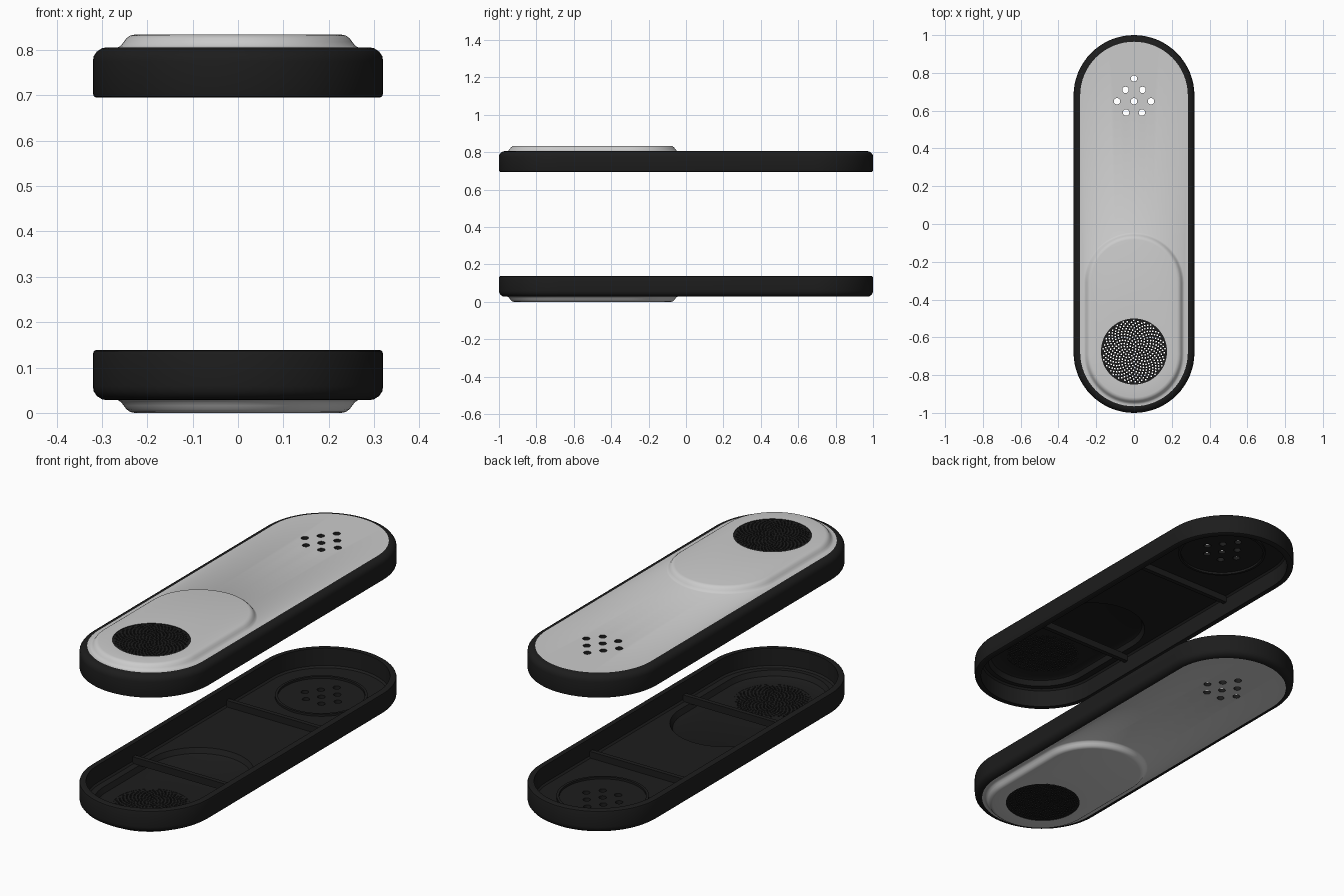
import bpy, bmesh, math
from mathutils import Matrix

if "Cube" in bpy.data.objects:
    bpy.data.objects.remove(bpy.data.objects["Cube"])

TOP = 0.834          # overall height; the lower half mirrors the upper one
GRILLE_Y = -0.675
VENTS = [(0, .77), (-.045, .71), (.045, .71), (-.09, .65), (0, .65), (.09, .65),
         (-.042, .59), (.042, .59)]


def material(name, v):
    m = bpy.data.materials.new(name)
    m.diffuse_color = (v, v, v, 1)
    m.use_nodes = True
    m.node_tree.nodes["Principled BSDF"].inputs["Base Color"].default_value = m.diffuse_color
    return m


BLACK = material("black_plastic", 0.012)
GREY = material("grey_face", 0.8)


def finish(name, bm, mats, flip=False):
    if flip:
        for v in bm.verts:
            v.co.z = TOP - v.co.z
    bmesh.ops.recalc_face_normals(bm, faces=bm.faces)
    me = bpy.data.meshes.new(name)
    bm.to_mesh(me)
    bm.free()
    ob = bpy.data.objects.new(name, me)
    bpy.context.collection.objects.link(ob)
    for m in mats:
        me.materials.append(m)
    return ob


def smooth(ob):
    bpy.ops.object.select_all(action='DESELECT')
    ob.select_set(True)
    bpy.context.view_layer.objects.active = ob
    bpy.ops.object.shade_smooth_by_angle(angle=math.radians(32))


def stadium(bm, r, y0, y1, z, n=32):
    pts = []
    for start, cy in ((0, y1), (math.pi, y0)):
        for i in range(n + 1):
            a = start + math.pi * i / n
            pts.append(bm.verts.new((r * math.cos(a), cy + r * math.sin(a), z)))
    return pts


# Shell: closed loft through (radius, lower centre, upper centre, z, material)
BODY, BUMP, DISC = (-.68, .68), (-.69, -.31), (GRILLE_Y, GRILLE_Y)
PROFILE = [
    (.290, *BODY, .695, 0), (.312, *BODY, .695, 0), (.318, *BODY, .698, 0), (.320, *BODY, .705, 0),
    (.320, *BODY, .775, 0), (.318, *BODY, .787, 0), (.311, *BODY, .797, 0),
    (.300, *BODY, .804, 0), (.290, *BODY, .806, 0), (.285, *BODY, .806, 1),
    (.265, *BUMP, .806, 1), (.258, *BUMP, .810, 1), (.252, *BUMP, .818, 1),
    (.246, *BUMP, .826, 1), (.238, *BUMP, .832, 1), (.228, *BUMP, TOP, 1),
    (.175, *DISC, TOP, 0),
    (.175, *DISC, .818, 0), (.225, *BUMP, .818, 0), (.238, *BUMP, .812, 0),
    (.250, *BUMP, .788, 0), (.282, *BODY, .788, 0), (.290, *BODY, .780, 0)]


def shell(name, flip, cutter):
    bm = bmesh.new()
    loops = [stadium(bm, *p[:4]) for p in PROFILE]
    for k, a in enumerate(loops):
        b = loops[(k + 1) % len(loops)]
        for i in range(len(a)):
            j = (i + 1) % len(a)
            bm.faces.new((a[i], a[j], b[j], b[i])).material_index = PROFILE[k][4]
    bmesh.ops.remove_doubles(bm, verts=bm.verts, dist=1e-5)
    ob = finish(name, bm, [BLACK, GREY], flip)
    smooth(ob)
    mod = ob.modifiers.new("vent_holes", 'BOOLEAN')
    mod.operation, mod.solver, mod.object = 'DIFFERENCE', 'EXACT', cutter


def grille(name, z):
    # perforated disc: filled 2D curve with a spiral of round holes
    cu = bpy.data.curves.new(name, 'CURVE')
    cu.dimensions, cu.fill_mode, cu.extrude = '2D', 'BOTH', .006

    def circle(x, y, r, n):
        s = cu.splines.new('POLY')
        s.points.add(n - 1)
        for i, p in enumerate(s.points):
            a = 2 * math.pi * i / n
            p.co = (x + r * math.cos(a), y + r * math.sin(a), 0, 1)
        s.use_cyclic_u = True

    circle(0, 0, .176, 64)
    for i in range(350):
        r, a = .0089 * math.sqrt(i + .5), i * math.pi * (3 - math.sqrt(5))
        circle(r * math.cos(a), r * math.sin(a), .0046, 8)
    ob = bpy.data.objects.new(name, cu)
    ob.location = (0, GRILLE_Y, z)
    bpy.context.collection.objects.link(ob)
    cu.materials.append(BLACK)
    bpy.ops.object.select_all(action='DESELECT')
    ob.select_set(True)
    bpy.context.view_layer.objects.active = ob
    bpy.ops.object.convert(target='MESH')


def cross_rib(name, y, flip):
    bm = bmesh.new()
    bmesh.ops.create_cube(bm, size=1, matrix=Matrix.Translation((0, y, .773))
                          @ Matrix.Diagonal((.575, .022, .034, 1)))
    finish(name, bm, [BLACK], flip)


def vent_ring(name, flip):
    bm = bmesh.new()
    loops = [stadium(bm, r, .65, .65, z)
             for r, z in ((.195, .79), (.195, .778), (.207, .778), (.207, .79))]
    for k in range(4):
        a, b = loops[k], loops[(k + 1) % 4]
        for i in range(len(a)):
            j = (i + 1) % len(a)
            bm.faces.new((a[i], a[j], b[j], b[i]))
    bmesh.ops.remove_doubles(bm, verts=bm.verts, dist=1e-5)
    smooth(finish(name, bm, [BLACK], flip))


# Vent hole cutter, shared by both shells
bm = bmesh.new()
for x, y in VENTS:
    bmesh.ops.create_cone(bm, cap_ends=True, segments=24, radius1=.017, radius2=.017,
                          depth=1.2, matrix=Matrix.Translation((x, y, TOP / 2)))
cutter = finish("vent_cutter", bm, [BLACK])
cutter.hide_render = True
cutter.display_type = 'WIRE'

# Two mirrored halves
for side, flip in (("upper", False), ("lower", True)):
    shell(side + "_shell", flip, cutter)
    grille(side + "_grille", TOP - .825 if flip else .825)
    cross_rib(side + "_front_rib", -.40, flip)
    cross_rib(side + "_rear_rib", .33, flip)
    vent_ring(side + "_vent_ring", flip)
cutter.hide_set(True)
